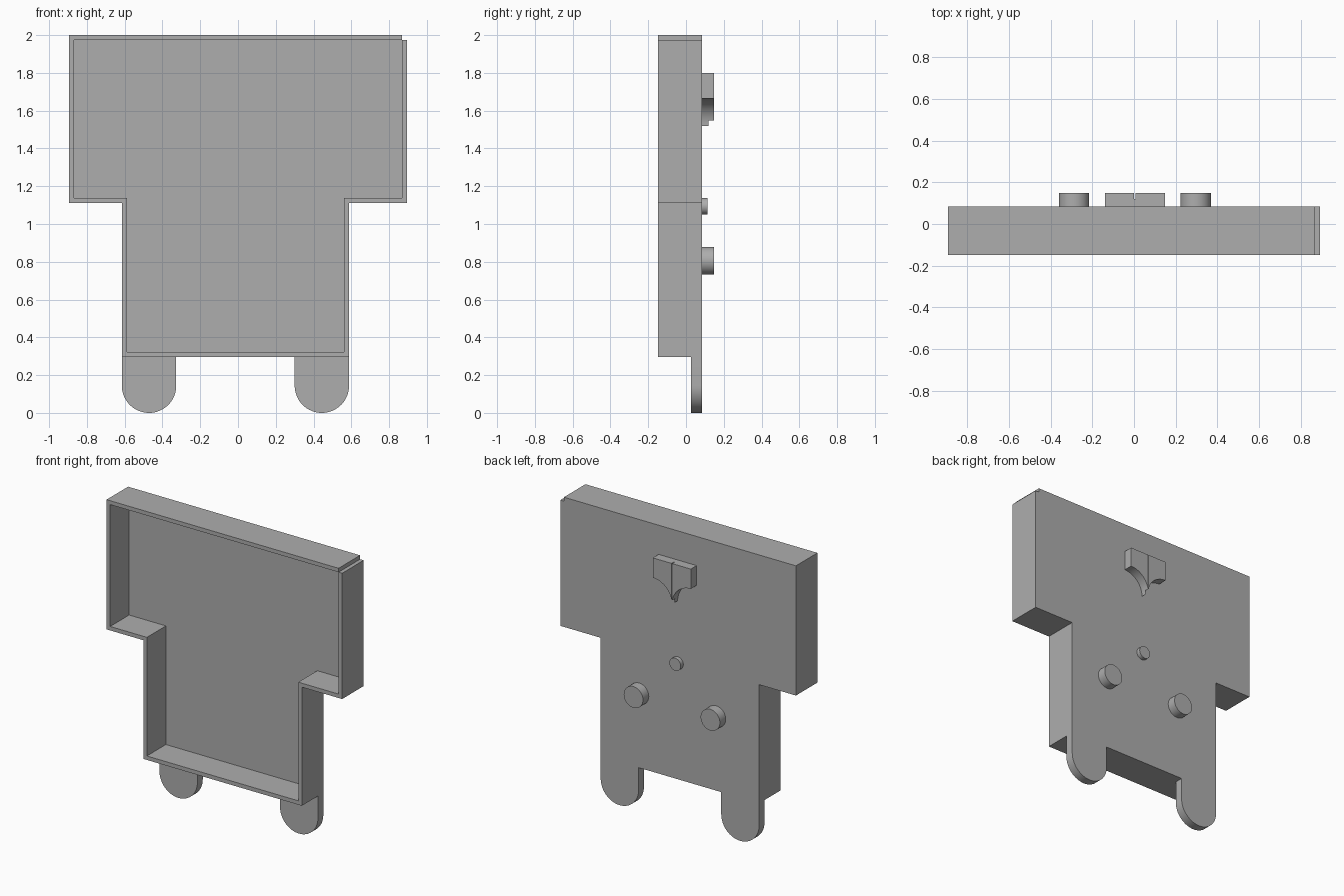
import bpy, bmesh
from math import sin, cos, pi

cube = bpy.data.objects.get("Cube")
if cube:
    bpy.data.objects.remove(cube, do_unlink=True)

GREY = (0.42, 0.42, 0.42, 1)
grey = bpy.data.materials.new("plain grey")
grey.use_nodes = True
grey.diffuse_color = GREY
grey.node_tree.nodes["Principled BSDF"].inputs["Base Color"].default_value = GREY

FRONT, BACK, WALL = -0.148, 0.085, 0.027
MID = 0.004  # centre line of the details on the back


def finish(name, bm, smooth=False):
    bmesh.ops.recalc_face_normals(bm, faces=bm.faces)
    mesh = bpy.data.meshes.new(name)
    bm.to_mesh(mesh)
    bm.free()
    mesh.materials.append(grey)
    obj = bpy.data.objects.new(name, mesh)
    bpy.context.collection.objects.link(obj)
    if smooth:
        bpy.ops.object.select_all(action="DESELECT")
        obj.select_set(True)
        bpy.context.view_layer.objects.active = obj
        bpy.ops.object.shade_smooth_by_angle(angle=pi / 6)
    return obj


def prism(name, profile, y0, y1, smooth=False):
    """Extrude an (x, z) outline from y0 to y1."""
    bm = bmesh.new()
    face = bm.faces.new([bm.verts.new((x, y0, z)) for x, z in profile])
    new = bmesh.ops.extrude_face_region(bm, geom=[face])["geom"]
    verts = [v for v in new if isinstance(v, bmesh.types.BMVert)]
    bmesh.ops.translate(bm, verts=verts, vec=(0, y1 - y0, 0))
    return finish(name, bm, smooth)


def arc(cx, cz, r, start, end, steps):
    angles = [start + (end - start) * i / steps for i in range(steps + 1)]
    return [(cx + r * cos(a), cz + r * sin(a)) for a in angles]


# Open tray: T-shaped outline, each corner paired with its inner corner
SIDE, LEFT, RIGHT = 0.894, 0.588, -0.615
TOP, STEP, BASE = 2.0, 1.11, 0.296
corner = (SIDE - WALL, TOP - WALL)
pairs = [
    ((RIGHT, BASE), (RIGHT + WALL, BASE + WALL)),
    ((LEFT, BASE), (LEFT - WALL, BASE + WALL)),
    ((LEFT, STEP), (LEFT - WALL, STEP + WALL)),
    ((SIDE, STEP), (SIDE - WALL, STEP + WALL)),
    ((SIDE, TOP - WALL), corner),       # small notch in the top corner
    (corner, corner),
    ((SIDE - WALL, TOP), corner),
    ((-SIDE, TOP), (WALL - SIDE, TOP - WALL)),
    ((-SIDE, STEP), (WALL - SIDE, STEP + WALL)),
    ((RIGHT, STEP), (RIGHT + WALL, STEP + WALL)),
]
bm = bmesh.new()
rings = []
for side, y in ((0, BACK), (0, FRONT), (1, FRONT), (1, BACK - WALL)):
    made, ring = {}, []
    for pair in pairs:
        p = pair[side]
        if p not in made:
            made[p] = bm.verts.new((p[0], y, p[1]))
        ring.append(made[p])
    rings.append(ring)
bm.faces.new(rings[0])
bm.faces.new(list(dict.fromkeys(rings[3])))
for a, b in zip(rings, rings[1:]):
    for i in range(len(pairs)):
        j = (i + 1) % len(pairs)
        quad = list(dict.fromkeys((a[i], a[j], b[j], b[i])))
        if len(quad) == 4:
            bm.faces.new(quad)
bmesh.ops.remove_doubles(bm, verts=bm.verts, dist=0.00001)
bmesh.ops.dissolve_degenerate(bm, edges=bm.edges, dist=0.00001)
finish("tray", bm)

# Round-ended legs, flush with the back
LEG_R = 0.144
for name, cx in (("right_leg", RIGHT + LEG_R), ("left_leg", LEFT - LEG_R)):
    outline = arc(cx, LEG_R, LEG_R, pi, 2 * pi, 32)
    outline += [(cx + LEG_R, BASE), (cx - LEG_R, BASE)]
    prism(name, outline, 0.027, BACK, True)

# Round pegs on the back
for name, cx, cz, r, depth in (
    ("right_peg", MID - 0.292, 0.805, 0.073, 0.063),
    ("left_peg", MID + 0.292, 0.805, 0.073, 0.063),
    ("small_peg", MID, 1.094, 0.043, 0.028),
):
    prism(name, arc(cx, cz, r, 0, 2 * pi, 48)[:-1], BACK, BACK + depth, True)

# Pointed bracket with concave lower sides and a thin centre slit
W, TIP, CAP = 0.144, 1.52, 1.80
outline = [(MID - W, CAP)]
outline += arc(MID - W, TIP, W, pi / 2, 0, 16)
outline += arc(MID + W, TIP, W, pi, pi / 2, 16)[1:]
outline += [(MID + W, CAP)]
bracket = prism("pointed_bracket", outline, BACK, 0.148, True)
slit = prism("slit_cutter", [(MID - 0.003, 1.45), (MID + 0.003, 1.45),
                             (MID + 0.003, 1.9), (MID - 0.003, 1.9)], 0.12, 0.2)
slit.hide_render = True
slit.hide_viewport = True
cut = bracket.modifiers.new("slit", "BOOLEAN")
cut.operation = "DIFFERENCE"
cut.solver = "EXACT"
cut.object = slit
